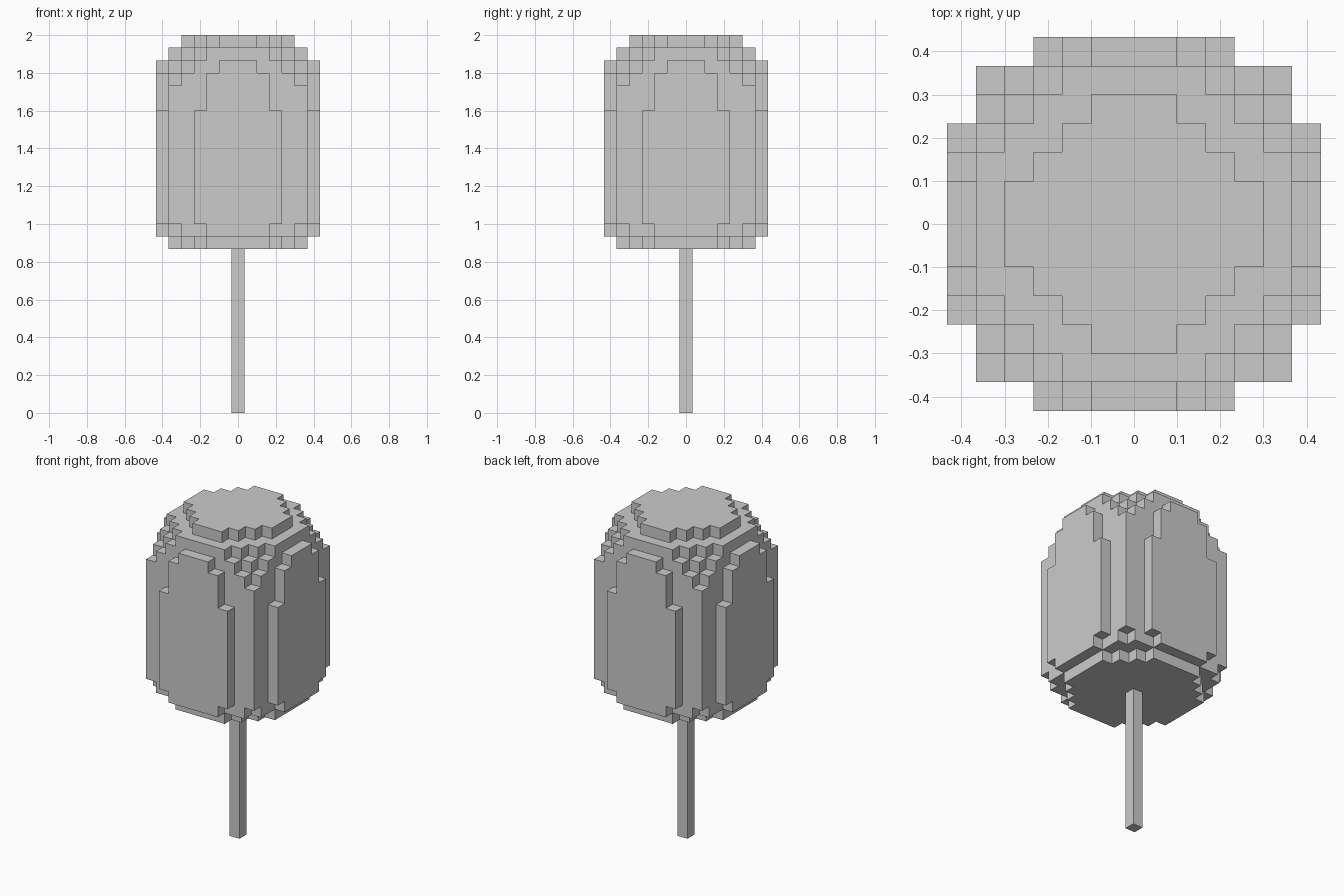
import bpy, bmesh
from mathutils import Vector

if "Cube" in bpy.data.objects:
    bpy.data.objects.remove(bpy.data.objects["Cube"])

U = 2 / 30  # one block

# crown layers from bottom to top:
# (first layer, last layer, core half-size, corner cut |x|+|y|, half-width of outer side panels)
LAYERS = [
    (13, 13, 5, 7, -1),
    (14, 14, 5, 9, 2),
    (15, 23, 5, 10, 3),
    (24, 25, 5, 10, 2),
    (26, 26, 5, 9, 2),
    (27, 27, 5, 8, 1),
    (28, 28, 5, 7, -1),
    (29, 29, 4, 5, -1),
]


def block_object(name, cells):
    """Mesh the outer skin of a set of blocks and merge flat areas."""
    bm = bmesh.new()
    for c in cells:
        for axis in range(3):
            for sign in (-1, 1):
                n = list(c)
                n[axis] += sign
                if tuple(n) in cells:
                    continue
                verts = []
                for a, b in ((-.5, -.5), (.5, -.5), (.5, .5), (-.5, .5)):
                    p = Vector((c[0], c[1], c[2] + .5))
                    p[axis] += sign * .5
                    p[(axis + 1) % 3] += a
                    p[(axis + 2) % 3] += b
                    verts.append(bm.verts.new(p * U))
                bm.faces.new(verts if sign > 0 else verts[::-1])
    bmesh.ops.remove_doubles(bm, verts=bm.verts, dist=1e-4)
    bmesh.ops.dissolve_limit(bm, angle_limit=0.01, verts=bm.verts, edges=bm.edges)
    me = bpy.data.meshes.new(name)
    bm.to_mesh(me)
    bm.free()
    ob = bpy.data.objects.new(name, me)
    bpy.context.collection.objects.link(ob)
    return ob


# rounded leafy crown
crown = set()
for z0, z1, core, cut, panel in LAYERS:
    for x in range(-6, 7):
        for y in range(-6, 7):
            big, small = max(abs(x), abs(y)), min(abs(x), abs(y))
            if (big <= core and big + small <= cut) or (big == 6 and small <= panel):
                crown.update((x, y, z) for z in range(z0, z1 + 1))
block_object("tree_crown", crown)

# thin square trunk
block_object("tree_trunk", {(0, 0, z) for z in range(13)})
